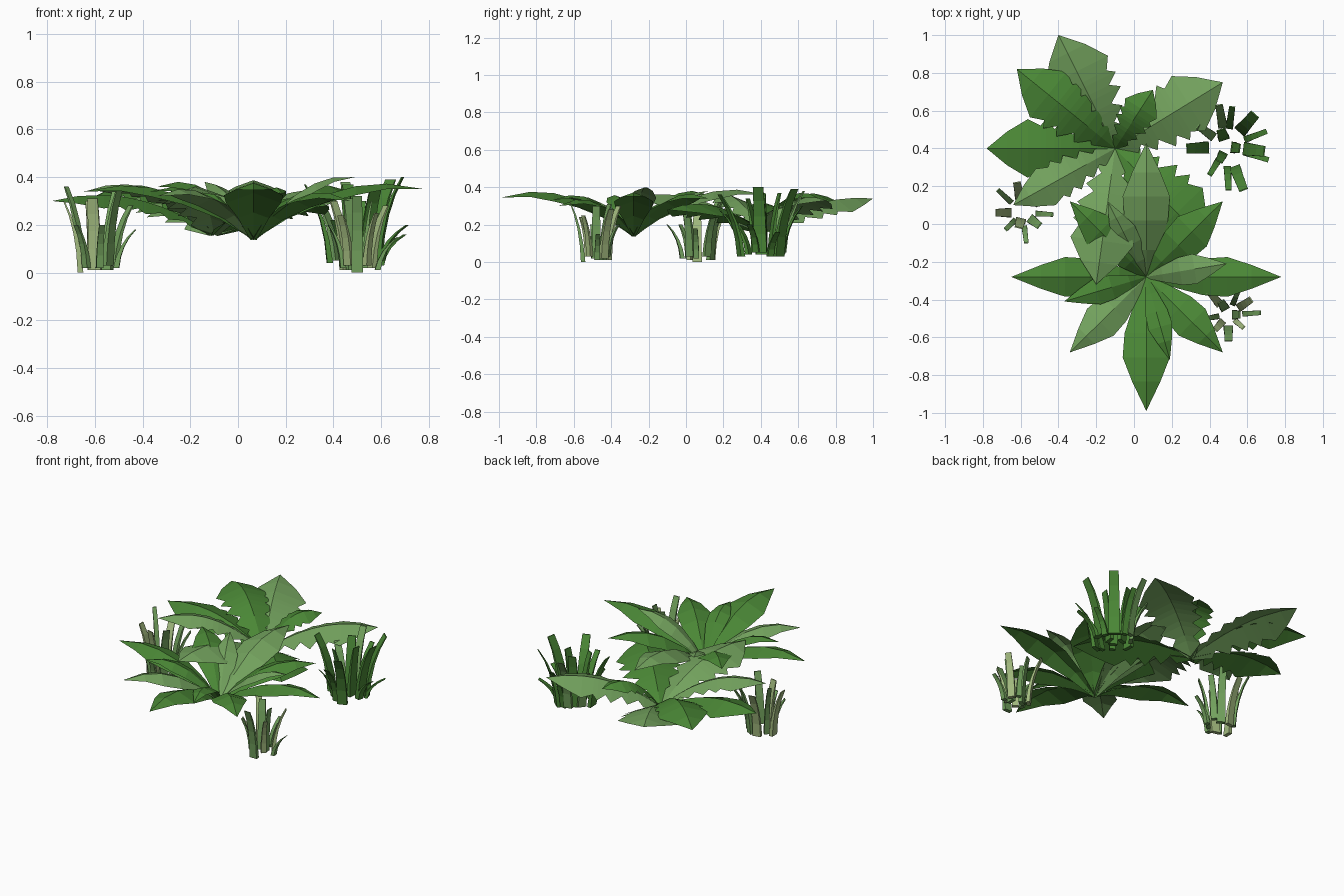
import bpy, bmesh, math
from mathutils import Vector

cube = bpy.data.objects.get("Cube")
if cube:
    bpy.data.objects.remove(cube, do_unlink=True)


def material(name, colour):
    m = bpy.data.materials.new(name)
    m.diffuse_color = (*colour, 1)
    m.use_nodes = True
    m.node_tree.nodes["Principled BSDF"].inputs["Base Color"].default_value = (*colour, 1)
    return m


DEEP = material("deep green", (0.068, 0.24, 0.036))
PALE = material("pale green", (0.17, 0.36, 0.11))
OLIVE = material("olive green", (0.36, 0.49, 0.21))


def strip(name, rows, mat, closed=False):
    """Join rows of points into one flat-shaded sheet, or a capped tube if closed."""
    bm = bmesh.new()
    verts = [[bm.verts.new(p) for p in row] for row in rows]
    count = len(verts[0])
    for a, b in zip(verts, verts[1:]):
        for i in range(count if closed else count - 1):
            j = (i + 1) % count
            bm.faces.new((a[i], a[j], b[j], b[i]))
    if closed:
        bm.faces.new(verts[0])
        bm.faces.new(verts[-1])
        bmesh.ops.recalc_face_normals(bm, faces=bm.faces)
    else:
        bmesh.ops.remove_doubles(bm, verts=bm.verts, dist=0.0005)
    mesh = bpy.data.meshes.new(name)
    bm.to_mesh(mesh)
    bm.free()
    mesh.materials.append(mat)
    obj = bpy.data.objects.new(name, mesh)
    bpy.context.collection.objects.link(obj)


def leaf(name, base, tip, width, arch, outline, mat):
    """Arched leaf with a raised midrib; outline gives (along, half width)."""
    base, tip = Vector(base), Vector(tip)
    run = tip - base
    side = Vector((run.y, -run.x, 0)).normalized()
    rows = []
    for t, w in outline:
        mid = base + run * t
        mid.z += arch * 4 * t * (1 - t)
        off = side * (w * width / 2)
        drop = Vector((0, 0, w * width * 0.18))
        rows.append((mid + off - drop, mid, mid - off - drop))
    strip(name, rows, mat)


# Smooth-edged star plant
SMOOTH = [(0, 0.1), (0.2, 0.52), (0.42, 0.92), (0.6, 1), (0.78, 0.6), (1, 0)]
star = (0.065, -0.28, 0.14)
star_leaves = [
    (0.065, -0.99, 0.345, 0.25, 0.11, DEEP), (0.78, -0.28, 0.35, 0.21, 0.1, DEEP),
    (-0.65, -0.28, 0.34, 0.21, 0.1, DEEP), (0.065, 0.43, 0.36, 0.25, 0.11, PALE),
    (0.47, -0.68, 0.3, 0.2, 0.1, DEEP), (-0.34, -0.68, 0.32, 0.2, 0.1, PALE),
    (0.47, 0.12, 0.34, 0.22, 0.1, DEEP), (-0.34, 0.12, 0.36, 0.2, 0.1, DEEP),
    (0.49, -0.21, 0.4, 0.16, 0.08, PALE), (-0.37, -0.41, 0.34, 0.14, 0.09, DEEP),
    (0.19, -0.72, 0.33, 0.13, 0.1, DEEP), (-0.14, 0.12, 0.38, 0.14, 0.06, PALE),
]
for n, (x, y, z, w, arch, mat) in enumerate(star_leaves, 1):
    leaf(f"star_leaf_{n}", star, (x, y, z), w, arch, SMOOTH, mat)

# Notched-edge broad plant
NOTCHED = [(0, 0.1), (0.14, 0.5), (0.19, 0.32), (0.28, 0.74), (0.33, 0.48),
           (0.42, 0.94), (0.47, 0.66), (0.54, 1), (0.58, 0.78), (0.68, 1),
           (0.84, 0.58), (1, 0)]
broad = (-0.1, 0.4, 0.16)
broad_leaves = [
    (-0.4, 1, 0.34, 0.37, 0.06, PALE), (-0.62, 0.82, 0.31, 0.31, 0.12, DEEP),
    (-0.78, 0.4, 0.3, 0.31, 0.08, DEEP), (0.47, 0.75, 0.33, 0.34, 0.08, PALE),
    (0.1, 0.71, 0.34, 0.2, 0.1, DEEP), (-0.64, 0.1, 0.34, 0.22, 0.1, PALE),
    (-0.2, -0.32, 0.34, 0.34, 0.09, PALE), (0.38, -0.1, 0.28, 0.38, 0.08, DEEP),
]
for n, (x, y, z, w, arch, mat) in enumerate(broad_leaves, 1):
    leaf(f"broad_leaf_{n}", broad, (x, y, z), w, arch, NOTCHED, mat)


def blade(name, centre, z0, tip, width, mat):
    """Blunt solid blade that stands up, bends outward and thins to its tip."""
    c, t = Vector((*centre, 0)), Vector((tip[0], tip[1], 0))
    out = t - c
    side = Vector((-out.y, out.x, 0)).normalized() * width / 2
    start = c + out * 0.5
    rows = []
    for k in range(5):
        s = k / 4
        p = start.lerp(t, 0.3 * s + 0.7 * s * s)
        p.z = z0 + (tip[2] - z0) * (1.2 * s - 0.2 * s * s)
        half = side * (1 - 0.2 * s)
        depth = out.normalized() * (0.012 - 0.009 * s)
        rows.append((p - half - depth, p + half - depth, p + half + depth, p - half + depth))
    strip(name, rows, mat, closed=True)


# Grass clumps: blade tips (x, y, z), width and colour
clumps = {
    "left_grass": ((0.5, -0.48), 0.01, [
        (0.5, -0.62, 0.32, 0.05, PALE), (0.58, -0.55, 0.25, 0.03, OLIVE),
        (0.67, -0.47, 0.15, 0.03, PALE), (0.62, -0.4, 0.28, 0.045, OLIVE),
        (0.55, -0.36, 0.2, 0.03, PALE), (0.4, -0.36, 0.3, 0.045, OLIVE),
        (0.38, -0.5, 0.2, 0.03, PALE), (0.43, -0.56, 0.24, 0.04, OLIVE),
        (0.46, -0.41, 0.31, 0.05, PALE), (0.56, -0.48, 0.3, 0.05, PALE)]),
    "right_grass": ((-0.59, 0.06), 0.01, [
        (-0.73, 0.06, 0.3, 0.05, OLIVE), (-0.72, 0.18, 0.36, 0.03, PALE),
        (-0.62, 0.22, 0.3, 0.05, OLIVE), (-0.43, 0.05, 0.18, 0.03, PALE),
        (-0.45, 0.16, 0.28, 0.04, PALE), (-0.51, 0.2, 0.34, 0.05, PALE),
        (-0.57, -0.1, 0.2, 0.03, PALE), (-0.5, -0.01, 0.34, 0.05, PALE),
        (-0.61, -0.02, 0.31, 0.055, OLIVE), (-0.68, -0.03, 0.2, 0.03, PALE)]),
    "back_grass": ((0.49, 0.41), 0.03, [
        (0.28, 0.4, 0.37, 0.065, DEEP), (0.69, 0.385, 0.4, 0.07, DEEP),
        (0.64, 0.58, 0.39, 0.07, DEEP), (0.52, 0.62, 0.3, 0.04, DEEP),
        (0.45, 0.63, 0.38, 0.05, PALE), (0.58, 0.18, 0.36, 0.06, DEEP),
        (0.5, 0.18, 0.28, 0.04, DEEP), (0.34, 0.52, 0.3, 0.05, PALE),
        (0.7, 0.49, 0.16, 0.035, DEEP), (0.4, 0.26, 0.22, 0.035, DEEP),
        (0.71, 0.34, 0.2, 0.035, DEEP), (0.46, 0.5, 0.37, 0.06, DEEP),
        (0.56, 0.4, 0.36, 0.06, DEEP), (0.45, 0.33, 0.34, 0.05, DEEP)]),
}
for name, (centre, z0, blades) in clumps.items():
    for n, (x, y, z, w, mat) in enumerate(blades, 1):
        low = 0 if n == 1 and z0 < 0.02 else z0 + 0.01 * (n % 3)
        blade(f"{name}_blade_{n}", centre, low, (x, y, z), w, mat)
